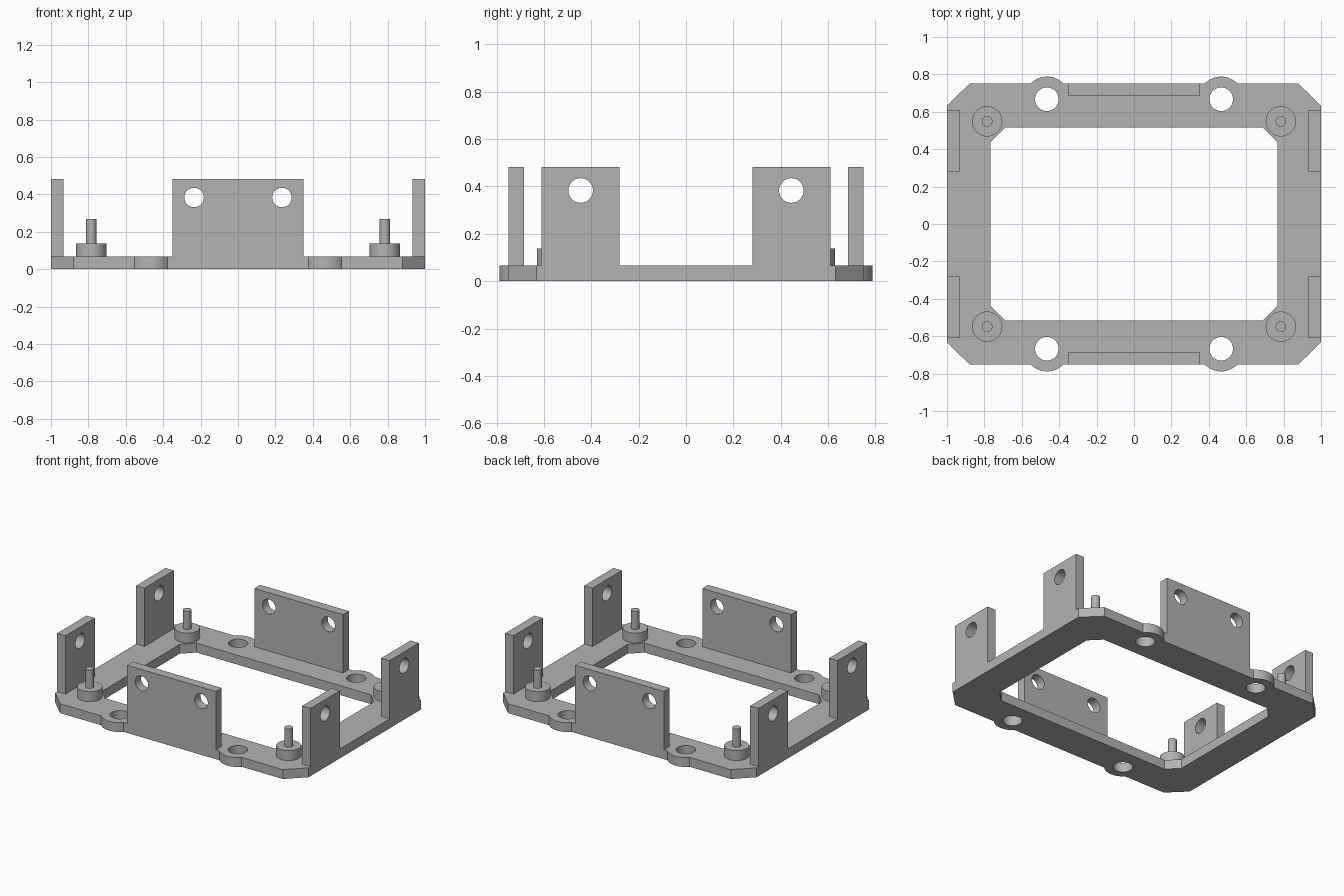
import bpy, bmesh
from math import sin, cos, pi, asin, radians
from mathutils import Matrix, Vector

cube = bpy.data.objects.get("Cube")
if cube:
    bpy.data.objects.remove(cube, do_unlink=True)

grey = bpy.data.materials.new("plain grey")
grey.use_nodes = True
COLOR = (0.45, 0.45, 0.45, 1)
grey.diffuse_color = COLOR
grey.node_tree.nodes["Principled BSDF"].inputs["Base Color"].default_value = COLOR

BASE, TOP, THICK = 0.067, 0.483, 0.066   # frame height, tab height, tab thickness
HALF_X, HALF_Y = 1.0, 0.75


def finish(name, mesh):
    bm = bmesh.new()
    bm.from_mesh(mesh)
    bmesh.ops.remove_doubles(bm, verts=bm.verts, dist=1e-4)
    bmesh.ops.recalc_face_normals(bm, faces=bm.faces)
    for f in bm.faces:
        f.smooth = True
        f.material_index = 0
    bm.to_mesh(mesh)
    bm.free()
    mesh.set_sharp_from_angle(angle=radians(30))
    mesh.materials.clear()
    mesh.materials.append(grey)
    obj = bpy.data.objects.new(name, mesh)
    bpy.context.scene.collection.objects.link(obj)


def arc(cx, cy, r, start=0.0, end=2 * pi, steps=40, closed=True):
    count = steps if closed else steps + 1
    angles = [start + (end - start) * i / steps for i in range(count)]
    return [(cx + r * cos(a), cy + r * sin(a)) for a in angles]


def plate(name, loops, depth, matrix):
    """Extrude an outline with holes, centred on its own plane."""
    curve = bpy.data.curves.new(name + " outline", "CURVE")
    curve.dimensions = "2D"
    curve.fill_mode = "BOTH"
    curve.extrude = depth / 2
    for loop in loops:
        spline = curve.splines.new("POLY")
        spline.points.add(len(loop) - 1)
        for point, (x, y) in zip(spline.points, loop):
            point.co = (x, y, 0, 1)
        spline.use_cyclic_u = True
    helper = bpy.data.objects.new(name + " outline", curve)
    mesh = bpy.data.meshes.new_from_object(helper)
    bpy.data.objects.remove(helper)
    bpy.data.curves.remove(curve)
    mesh.transform(matrix)
    finish(name, mesh)


def four_way(quarter):
    """Mirror a run of points from +x to the +y axis into a closed loop."""
    half = quarter + [(-x, y) for x, y in reversed(quarter)]
    return half + [(-x, -y) for x, y in half]


def rect(x0, x1, y0, y1):
    return [(x0, y0), (x1, y0), (x1, y1), (x0, y1)]


# Base frame with chamfered corners and round screw ears
EAR_X, EAR_Y, EAR_R = 0.466, 0.667, 0.121
edge = asin((HALF_Y - EAR_Y) / EAR_R)
outer = four_way([(HALF_X, 0.632), (0.88, HALF_Y)]
                 + arc(EAR_X, EAR_Y, EAR_R, edge, pi - edge, 16, False))
inner = four_way([(0.766, 0.437), (0.688, 0.515)])
ears = [arc(sx * EAR_X, sy * EAR_Y, 0.063) for sx in (-1, 1) for sy in (-1, 1)]
plate("base_frame", [outer, inner] + ears, BASE, Matrix.Translation((0, 0, BASE / 2)))

# Wide upright plates at the front and back
upright = Matrix.Rotation(pi / 2, 4, "X")
wide = [rect(-0.35, 0.35, BASE, TOP)] + [arc(s * 0.235, 0.383, 0.052) for s in (-1, 1)]
for side, label in ((-1, "front"), (1, "back")):
    place = Matrix.Translation((0, side * (HALF_Y - THICK / 2), 0))
    plate(label + "_plate", wide, THICK, place @ upright)

# Narrow side tabs and corner posts
sideways = Matrix(((0, 0, 1, 0), (1, 0, 0, 0), (0, 1, 0, 0), (0, 0, 0, 1)))
tab = [rect(-0.165, 0.165, BASE, TOP), arc(0, 0.383, 0.052)]


def post(name, x, y):
    bm = bmesh.new()
    for radius, low, high in ((0.081, BASE, 0.138), (0.028, 0.138, 0.267)):
        bmesh.ops.create_cone(bm, cap_ends=True, segments=40, radius1=radius, radius2=radius,
                              depth=high - low,
                              matrix=Matrix.Translation((x, y, (low + high) / 2)))
    mesh = bpy.data.meshes.new(name)
    bm.to_mesh(mesh)
    bm.free()
    finish(name, mesh)


for sx, xname in ((-1, "right"), (1, "left")):
    for sy, yname in ((-1, "front"), (1, "back")):
        corner = yname + "_" + xname
        place = Matrix.Translation((sx * (HALF_X - THICK / 2), sy * 0.445, 0))
        plate(corner + "_tab", tab, THICK, place @ sideways)
        post(corner + "_post", sx * 0.785, sy * 0.549)
